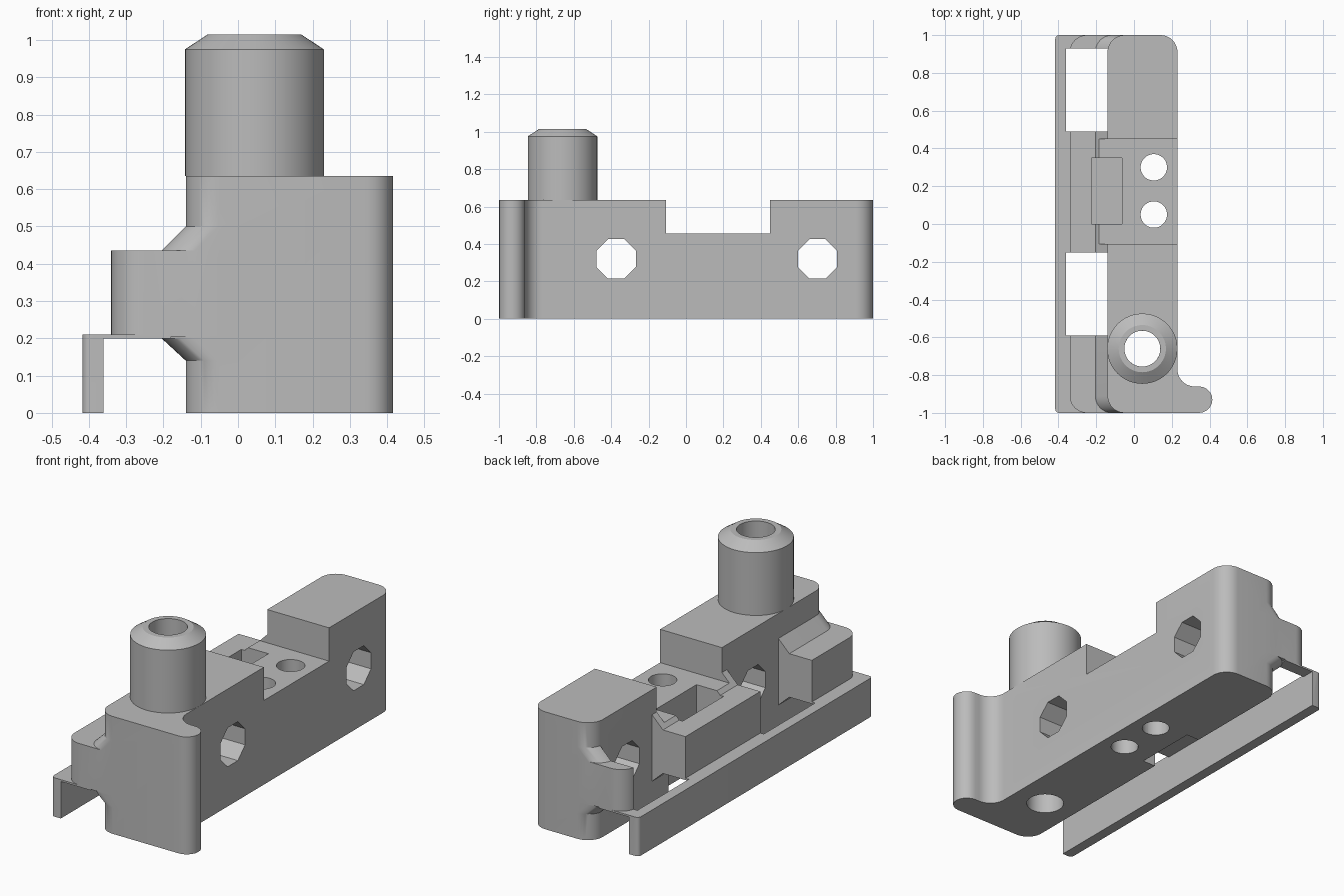
import bpy, bmesh, math
from mathutils import Matrix

cube = bpy.data.objects.get("Cube")
if cube:
    bpy.data.objects.remove(cube, do_unlink=True)

grey = bpy.data.materials.new("plain grey")
grey.use_nodes = True
grey.diffuse_color = (0.5, 0.5, 0.5, 1)
grey.node_tree.nodes["Principled BSDF"].inputs["Base Color"].default_value = (0.5, 0.5, 0.5, 1)


def make(name, bm):
    bmesh.ops.recalc_face_normals(bm, faces=bm.faces)
    mesh = bpy.data.meshes.new(name)
    bm.to_mesh(mesh)
    bm.free()
    mesh.materials.append(grey)
    ob = bpy.data.objects.new(name, mesh)
    bpy.context.collection.objects.link(ob)
    return ob


def loft(name, rings):
    """Skin a closed solid through (outline, z) rings."""
    bm = bmesh.new()
    loops = [[bm.verts.new((x, y, z)) for x, y in pts] for pts, z in rings]
    n = len(loops[0])
    for a, b in zip(loops, loops[1:]):
        for i in range(n):
            j = (i + 1) % n
            bm.faces.new((a[i], a[j], b[j], b[i]))
    bm.faces.new(loops[0])
    bm.faces.new(loops[-1])
    return make(name, bm)


def box(name, x0, x1, y0, y1, z0, z1):
    return loft(name, [([(x0, y0), (x1, y0), (x1, y1), (x0, y1)], z) for z in (z0, z1)])


def rod(name, centre, radius, sides, axis="Z"):
    bm = bmesh.new()
    bmesh.ops.create_cone(bm, cap_ends=True, segments=sides, radius1=radius, radius2=radius, depth=2)
    bm.transform(Matrix.Rotation(math.pi / sides, 4, "Z"))
    if axis == "X":
        bm.transform(Matrix.Rotation(math.pi / 2, 4, "Y"))
    bm.transform(Matrix.Translation(centre))
    return make(name, bm)


def arc(cx, cy, r, start, end, steps=10):
    angles = [math.radians(start + (end - start) * i / steps) for i in range(steps + 1)]
    return [(cx + r * math.cos(a), cy + r * math.sin(a)) for a in angles]


def boolean(target, tool, operation):
    mod = target.modifiers.new(operation, "BOOLEAN")
    mod.operation, mod.solver, mod.object = operation, "EXACT", tool
    bpy.context.view_layer.objects.active = target
    bpy.ops.object.modifier_apply(modifier=mod.name)
    bpy.data.objects.remove(tool, do_unlink=True)


R = 0.09


def flange_outline(left):
    """Strip with rounded outer corners, buried in the body on its inner side."""
    return (arc(left + R, 1 - R, R, 90, 180) + arc(left + R, R - 1, R, 180, 270)
            + [(0, -1), (0, 1)])


# Main block with a rounded toe and concave fillet
body_outline = (arc(-0.14 + R, 1 - R, R, 90, 180) + arc(-0.14 + R, R - 1, R, 180, 270)
                + arc(0.345, -0.93, 0.07, -90, 90)
                + arc(0.23 + R, -0.86 + R, R, 270, 180)
                + arc(0.23 - R, 1 - R, R, 0, 90))
body = loft("body", [(body_outline, 0), (body_outline, 0.635)])

# Side flange: chamfered root, slab, thin shelf and hanging lip
flange = loft("flange", [(flange_outline(x), z) for x, z in
                         ((-0.14, 0.14), (-0.205, 0.2), (-0.205, 0.435), (-0.14, 0.5))])
slab = flange_outline(-0.34)
boolean(flange, loft("slab", [(slab, 0.205), (slab, 0.435)]), "UNION")
boolean(flange, box("shelf", -0.39, -0.18, -1, 1, 0.2, 0.21), "UNION")
for y0, y1 in ((-0.59, -0.15), (0.49, 0.93)):
    boolean(flange, box("window", -0.37, -0.1, y0, y1, -0.5, 1), "DIFFERENCE")
r = 0.02
lip_outline = (arc(-0.417 + r, 1 - r, r, 90, 180, 4) + arc(-0.417 + r, r - 1, r, 180, 270, 4)
               + [(-0.36, -1), (-0.36, 1)])
boolean(flange, loft("lip", [(lip_outline, 0), (lip_outline, 0.21)]), "UNION")
boolean(body, flange, "UNION")

# Saddle, strap pockets and holes
boolean(body, box("saddle", -0.5, 0.5, -0.107, 0.45, 0.455, 1), "DIFFERENCE")
boolean(body, box("top_pocket", -0.225, -0.063, 0, 0.35, 0.27, 1), "DIFFERENCE")
boolean(body, box("bottom_pocket", -0.2, -0.063, 0, 0.35, -0.5, 0.2), "DIFFERENCE")
for y in (-0.373, 0.703):
    boolean(body, rod("cross_hole", (0.1, y, 0.32), 0.114, 8, "X"), "DIFFERENCE")
for y in (0.05, 0.30):
    boolean(body, rod("screw_hole", (0.105, y, 0.3), 0.07, 32), "DIFFERENCE")
boolean(body, rod("bore", (0.044, -0.66, 0.3), 0.095, 48), "DIFFERENCE")

# Hollow boss with a bevelled rim
bm = bmesh.new()
profile = [(0.095, 0.635), (0.186, 0.635), (0.186, 0.975), (0.125, 1.015), (0.095, 1.015)]
verts = [bm.verts.new((x, 0, z)) for x, z in profile]
edges = [bm.edges.new((verts[i - 1], verts[i])) for i in range(len(verts))]
bmesh.ops.spin(bm, geom=verts + edges, cent=(0, 0, 0), axis=(0, 0, 1),
               angle=math.tau, steps=48, use_duplicate=False)
bmesh.ops.remove_doubles(bm, verts=bm.verts, dist=0.0001)
bm.transform(Matrix.Translation((0.044, -0.66, 0)))
boss = make("boss", bm)

for ob in (body, boss):
    bpy.ops.object.select_all(action="DESELECT")
    ob.select_set(True)
    bpy.context.view_layer.objects.active = ob
    bpy.ops.object.shade_smooth_by_angle(angle=math.radians(25))
